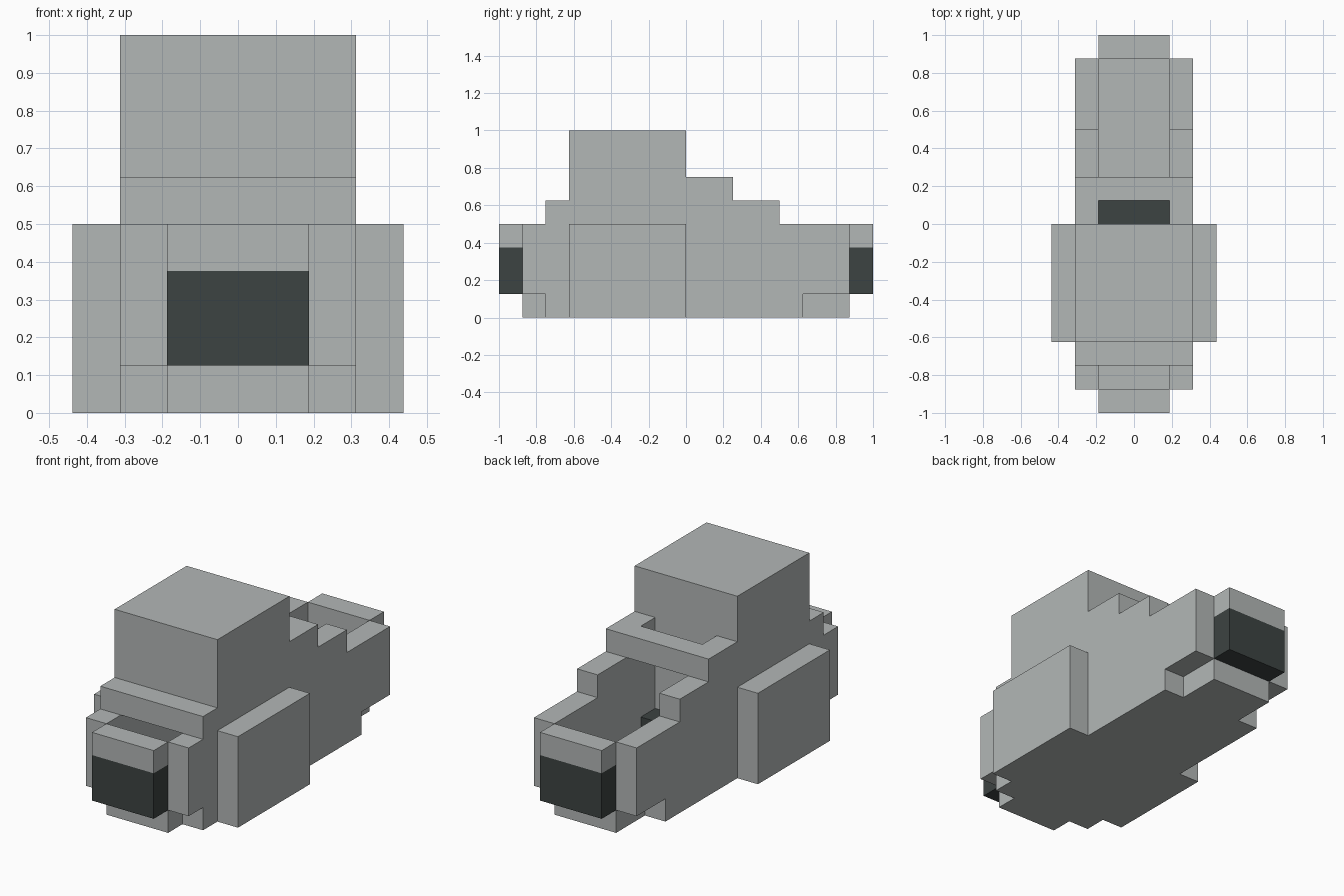
import bpy
import bmesh

U = 0.125  # one block of the model

cube = bpy.data.objects.get("Cube")
if cube:
    bpy.data.objects.remove(cube, do_unlink=True)


def material(name, color):
    mat = bpy.data.materials.new(name)
    mat.use_nodes = True
    mat.diffuse_color = color
    bsdf = next(n for n in mat.node_tree.nodes if n.type == 'BSDF_PRINCIPLED')
    bsdf.inputs["Base Color"].default_value = color
    return mat


grey = material("light grey", (0.45, 0.475, 0.47, 1))
dark = material("dark slate", (0.046, 0.056, 0.054, 1))


def prism(name, profile, x0, x1, mat=grey, mirror=False):
    """Extrude a side profile of (y, z) blocks from x0 to x1."""
    bm = bmesh.new()
    face = bm.faces.new([bm.verts.new((x0 * U, y * U, z * U)) for y, z in profile])
    result = bmesh.ops.extrude_face_region(bm, geom=[face])
    moved = [v for v in result["geom"] if isinstance(v, bmesh.types.BMVert)]
    bmesh.ops.translate(bm, verts=moved, vec=((x1 - x0) * U, 0, 0))
    bmesh.ops.recalc_face_normals(bm, faces=bm.faces)
    mesh = bpy.data.meshes.new(name)
    bm.to_mesh(mesh)
    bm.free()
    mesh.materials.append(mat)
    obj = bpy.data.objects.new(name, mesh)
    bpy.context.collection.objects.link(obj)
    if mirror:
        obj.modifiers.new("Mirror", 'MIRROR').use_mirror_merge = False
    return obj


def box(name, half_width, y, z, mat=grey):
    """Box centred on x, spanning the y and z ranges."""
    outline = [(y[0], z[0]), (y[1], z[0]), (y[1], z[1]), (y[0], z[1])]
    return prism(name, outline, -half_width, half_width, mat)


# Stepped side walls
prism("side_walls", [(-7, 1), (-6, 1), (-6, 0), (5, 0), (5, 1), (7, 1),
                     (7, 4), (4, 4), (4, 5), (2, 5), (2, 6), (0, 6),
                     (0, 8), (-5, 8), (-5, 5), (-6, 5), (-6, 4), (-7, 4)],
      1.5, 2.5, mirror=True)

# Side pods
prism("side_pods", [(-5, 0), (0, 0), (0, 4), (-5, 4)], 2.5, 3.5, mirror=True)

# Parts between the side walls
box("floor", 1.5, (-7, 7), (0, 1))
box("front_ledge", 1.5, (-6, -5), (4, 5))
box("cabin_front", 1.5, (-5, -4), (4, 8))
box("cabin_roof", 1.5, (-4, -1), (7, 8))
box("cabin_back", 1.5, (-1, 0), (1, 8))
box("rear_crossbar", 1.5, (1, 2), (5, 6))
box("rear_footing", 1.5, (0, 1), (1, 2), dark)

# End panels: dark lower part with a light cap
for end, y in (("front", (-8, -7)), ("rear", (7, 8))):
    box(end + "_grille", 1.5, y, (1, 3), dark)
    box(end + "_grille_cap", 1.5, y, (3, 4))
